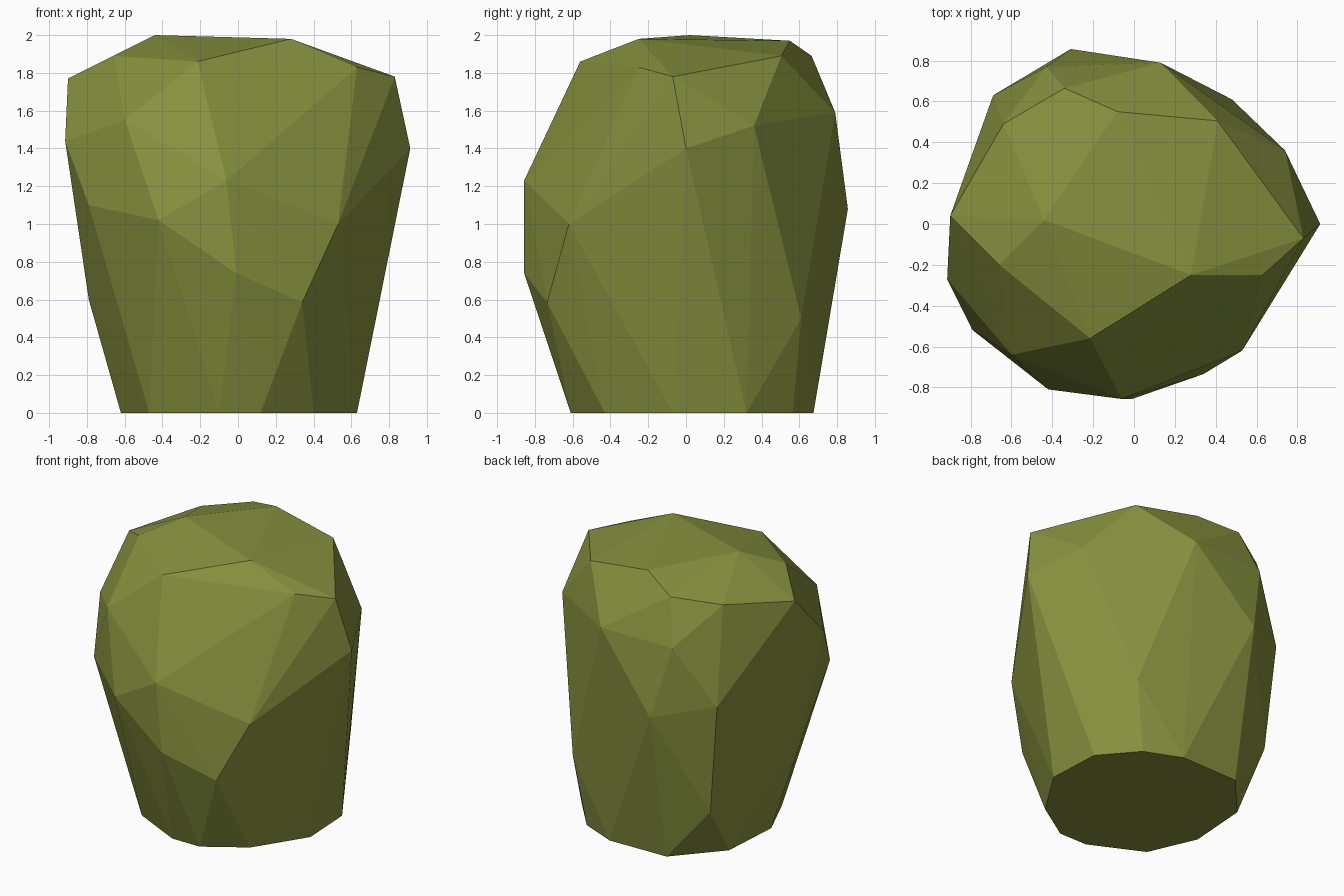
import bpy, bmesh

# Flat outline the boulder stands on (x, y)
base = [(.63, -.07), (.61, .32), (.40, .565), (.14, .675), (-.31, .665), (-.59, .35),
        (-.62, -.09), (-.47, -.43), (-.10, -.61), (.12, -.61), (.40, -.43)]

# Corner points of the facets, from the lower flanks to the crown
flanks = [(-.615, .60, .38), (.48, .61, .50), (.34, -.735, .585), (-.79, -.16, .60),
          (-.01, -.857, .74)]
belly = [(.53, -.62, 1.0), (-.42, -.81, 1.02), (-.31, .857, 1.08), (-.79, -.52, 1.10),
         (-.69, .63, 1.17), (-.06, -.857, 1.23)]
shoulder = [(.912, 0, 1.40), (-.915, -.27, 1.44), (.74, .36, 1.52), (-.60, -.64, 1.55),
            (-.43, .77, 1.58), (.13, .79, 1.59), (-.90, .04, 1.77), (.83, -.07, 1.78)]
crown = [(.63, -.25, 1.83), (-.64, .49, 1.845), (-.215, -.56, 1.86), (-.66, -.20, 1.89),
         (-.34, .665, 1.89), (.41, .505, 1.89), (-.08, .55, 1.97), (.28, -.25, 1.98),
         (-.44, .02, 2.0)]

# Faceted skin stretched over all the corners
bm = bmesh.new()
for p in [(x, y, 0) for x, y in base] + flanks + belly + shoulder + crown:
    bm.verts.new(p)
bmesh.ops.convex_hull(bm, input=bm.verts[:])
bmesh.ops.delete(bm, geom=[v for v in bm.verts if not v.link_faces], context='VERTS')
bmesh.ops.recalc_face_normals(bm, faces=bm.faces[:])

mesh = bpy.data.meshes.new("boulder")
bm.to_mesh(mesh)
bm.free()
boulder = bpy.data.objects.new("boulder", mesh)
bpy.context.collection.objects.link(boulder)

# Mossy stone colour
moss = bpy.data.materials.new("olive green")
moss.diffuse_color = (.238, .283, .048, 1)
mesh.materials.append(moss)
